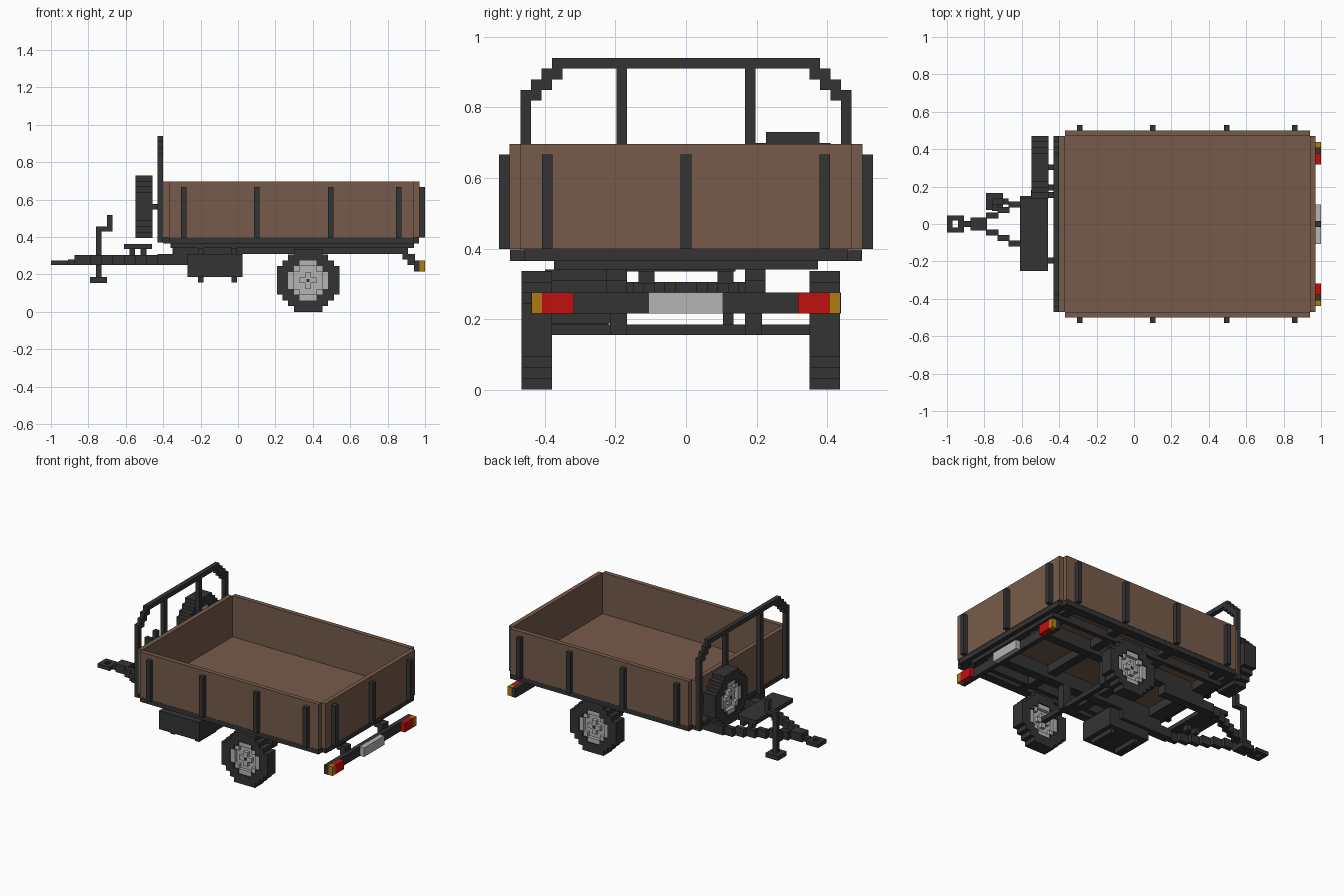
import bpy, bmesh

cube = bpy.data.objects.get("Cube")
if cube:
    bpy.data.objects.remove(cube, do_unlink=True)


def material(name, rgb):
    m = bpy.data.materials.new(name)
    m.diffuse_color = (*rgb, 1)
    m.use_nodes = True
    m.node_tree.nodes["Principled BSDF"].inputs["Base Color"].default_value = (*rgb, 1)
    return m


DARK = material("dark_steel", (0.034, 0.034, 0.034))
WOOD = material("brown_wood", (0.18, 0.105, 0.07))
GREY = material("light_grey", (0.46, 0.46, 0.46))
RED = material("red_lamp", (0.53, 0.005, 0.005))
AMBER = material("amber_lamp", (0.42, 0.2, 0.006))


def part(name, mat, *boxes):
    """One object from axis-aligned boxes given as (x0, x1, y0, y1, z0, z1)."""
    bm = bmesh.new()
    for b in boxes:
        lo, hi = b[0::2], b[1::2]
        for v in bmesh.ops.create_cube(bm, size=1)["verts"]:
            for i in range(3):
                v.co[i] = hi[i] if v.co[i] > 0 else lo[i]
    mesh = bpy.data.meshes.new(name)
    bm.to_mesh(mesh)
    bm.free()
    mesh.materials.append(mat)
    ob = bpy.data.objects.new(name, mesh)
    bpy.context.collection.objects.link(ob)
    return ob


def both(x0, x1, y0, y1, z0, z1):
    """A box and its mirror across the long axis."""
    return [(x0, x1, y0, y1, z0, z1), (x0, x1, -y1, -y0, z0, z1)]


# Wooden bed: floor and four boards
part("bed_floor", WOOD, (-0.37, 0.94, -0.47, 0.47, 0.395, 0.425))
part("side_boards", WOOD, *both(-0.37, 0.94, 0.47, 0.50, 0.398, 0.697))
part("front_board", WOOD, (-0.40, -0.37, -0.47, 0.47, 0.398, 0.697))
part("tail_board", WOOD, (0.94, 0.97, -0.47, 0.47, 0.398, 0.697))

# Stakes along the boards
post_x = (-0.29, 0.10, 0.495, 0.86)
stakes = []
for x in post_x:
    stakes += both(x - 0.015, x + 0.015, 0.50, 0.53, 0.398, 0.667)
part("side_stakes", DARK, *stakes)
part("tail_stakes", DARK, *[(0.97, 1.0, y - 0.015, y + 0.015, 0.398, 0.667)
                            for y in (-0.393, 0, 0.393)])

# Frame under the bed
part("edge_beams", DARK, *both(-0.37, 0.94, 0.44, 0.499, 0.365, 0.397),
     (-0.40, -0.34, -0.46, 0.46, 0.365, 0.397), (0.91, 0.968, -0.46, 0.46, 0.365, 0.397))
part("frame_rails", DARK, *both(-0.36, 0.94, 0.345, 0.375, 0.34, 0.395))
part("cross_beams", DARK, *[(x - 0.03, x + 0.03, -0.375, 0.375, 0.34, 0.396)
                            for x in (-0.33, *post_x, 0.91)])
part("outriggers", DARK, *[b for x in post_x
                           for b in both(x - 0.03, x + 0.03, 0.375, 0.495, 0.365, 0.396)])
part("chassis_rails", DARK, *both(-0.35, 0.91, 0.167, 0.225, 0.31, 0.395))

# Headboard hoop with stepped corners and two inner bars
hoop = [(-0.43, -0.40, -0.375, 0.375, 0.91, 0.94)]
hoop += both(-0.43, -0.40, 0.44, 0.47, 0.37, 0.85)
hoop += both(-0.43, -0.40, 0.167, 0.197, 0.37, 0.91)
for i in range(3):
    hoop += both(-0.43, -0.40, 0.41 - 0.03 * i, 0.44 - 0.03 * i, 0.82 + 0.03 * i, 0.88 + 0.03 * i)
part("headboard_hoop", DARK, *hoop)

# Drawbar: ring, neck, two spreading arms
part("hitch_ring", DARK, (-1.0, -0.97, -0.045, 0.045, 0.25, 0.275),
     (-0.94, -0.91, -0.045, 0.045, 0.25, 0.275), *both(-0.97, -0.94, 0.018, 0.045, 0.25, 0.275))
part("drawbar_neck", DARK, (-0.91, -0.84, -0.016, 0.016, 0.25, 0.28),
     (-0.875, -0.785, -0.035, 0.035, 0.25, 0.305))
arms = both(-0.43, -0.05, 0.167, 0.225, 0.25, 0.31)
for i in range(6):
    x, y = -0.79 + 0.06 * i, 0.045 + 0.03 * i
    arms += both(x, x + 0.065, y - 0.016, y + 0.016, 0.25, 0.305)
part("drawbar_arms", DARK, *arms)

# Step plate over the drawbar
part("step_plate", DARK, (-0.61, -0.46, -0.25, 0.14, 0.335, 0.363),
     *both(-0.58, -0.55, 0.09, 0.135, 0.30, 0.336), *both(-0.52, -0.49, 0.09, 0.135, 0.30, 0.336))

# Parking jack with crank
part("jack_leg", DARK, (-0.76, -0.73, 0.105, 0.135, 0.18, 0.455),
     (-0.76, -0.73, 0.07, 0.12, 0.25, 0.305))
part("jack_foot", DARK, (-0.79, -0.70, 0.075, 0.165, 0.155, 0.185))
part("jack_crank", DARK, (-0.73, -0.67, 0.105, 0.135, 0.43, 0.455),
     (-0.70, -0.67, 0.105, 0.135, 0.43, 0.517))

# Toolbox on the near side, with straps
part("toolbox", DARK, (-0.27, 0.025, -0.44, -0.19, 0.187, 0.31))
part("toolbox_straps", DARK, *[(x - 0.015, x + 0.015, -0.40, -0.22, 0.157, 0.34)
                               for x in (-0.20, -0.02)])

# Axle and its hangers
part("axle", DARK, (0.36, 0.39, -0.40, 0.37, 0.155, 0.185))
part("axle_hangers", DARK, *both(0.345, 0.405, 0.167, 0.215, 0.155, 0.32))

# Stepped wheels
U = 0.0305
TYRE = (5, 7, 9, 11, 11, 11, 11, 11, 9, 7, 5)
RIM = (3, 5, 7, 7, 7, 5, 3)
HOLE = (0, 3, 5, 5, 5, 3, 0)


def ring(outer, inner, a, z, depth):
    """Rows of a stepped ring; each row is (a0, a1, d0, d1, z0, z1)."""
    rows, pad = [], (len(outer) - len(inner)) // 2
    for i, w in enumerate(outer):
        z0 = z + (i - len(outer) / 2) * U
        h = inner[i - pad] if pad <= i < pad + len(inner) else 0
        spans = [(-w, -h), (h, w)] if h else [(-w, w)]
        rows += [(a + s * U / 2, a + e * U / 2, *depth, z0, z0 + U) for s, e in spans]
    return rows


def wheel(name, a, z, d0, d1, along_x=False):
    def turn(rows):
        return [(b[2], b[3], b[0], b[1], b[4], b[5]) if along_x else b for b in rows]
    part(name + "_tyre", DARK, *turn(ring(TYRE, RIM, a, z, (d0, d1))))
    e, f = d0 + 0.008, d1 - 0.008
    part(name + "_rim", GREY, *turn(ring(RIM, HOLE, a, z, (e, f))))
    part(name + "_disc", GREY, *turn(ring(HOLE[1:-1], (), a, z, (d0 + 0.03, d1 - 0.03))))
    h, r = U / 2, U * 1.5
    part(name + "_hub_cross", GREY, *turn([(a - r, a + r, e, f, z - h, z + h),
                                           (a - h, a + h, e, f, z - r, z + r)]))
    part(name + "_hub_cap", DARK, *turn([(a - 0.008, a + 0.008, e - 0.004, f + 0.004,
                                          z - 0.008, z + 0.008)]))


wheel("right_wheel", 0.375, 0.168, -0.467, -0.38)
wheel("left_wheel", 0.375, 0.168, 0.35, 0.437)
wheel("spare_wheel", 0.303, 0.562, -0.547, -0.457, along_x=True)
part("spare_mount", DARK, (-0.47, -0.42, 0.288, 0.318, 0.547, 0.577),
     (-0.46, -0.42, 0.14, 0.17, 0.547, 0.577), (-0.43, -0.40, 0.14, 0.45, 0.547, 0.577))

# Rear lamp bar with brackets, lamps and plate
part("lamp_bar", DARK, (0.94, 0.97, -0.44, 0.44, 0.215, 0.275))
part("lamp_brackets", DARK, *both(0.88, 0.91, 0.167, 0.225, 0.28, 0.35),
     *both(0.905, 0.945, 0.167, 0.225, 0.25, 0.31))
part("red_lamps", RED, *both(0.968, 1.0, 0.318, 0.408, 0.215, 0.275))
part("amber_lamps", AMBER, *both(0.968, 1.0, 0.408, 0.438, 0.215, 0.275))
part("rear_plate", GREY, (0.968, 1.0, -0.107, 0.105, 0.215, 0.275))
